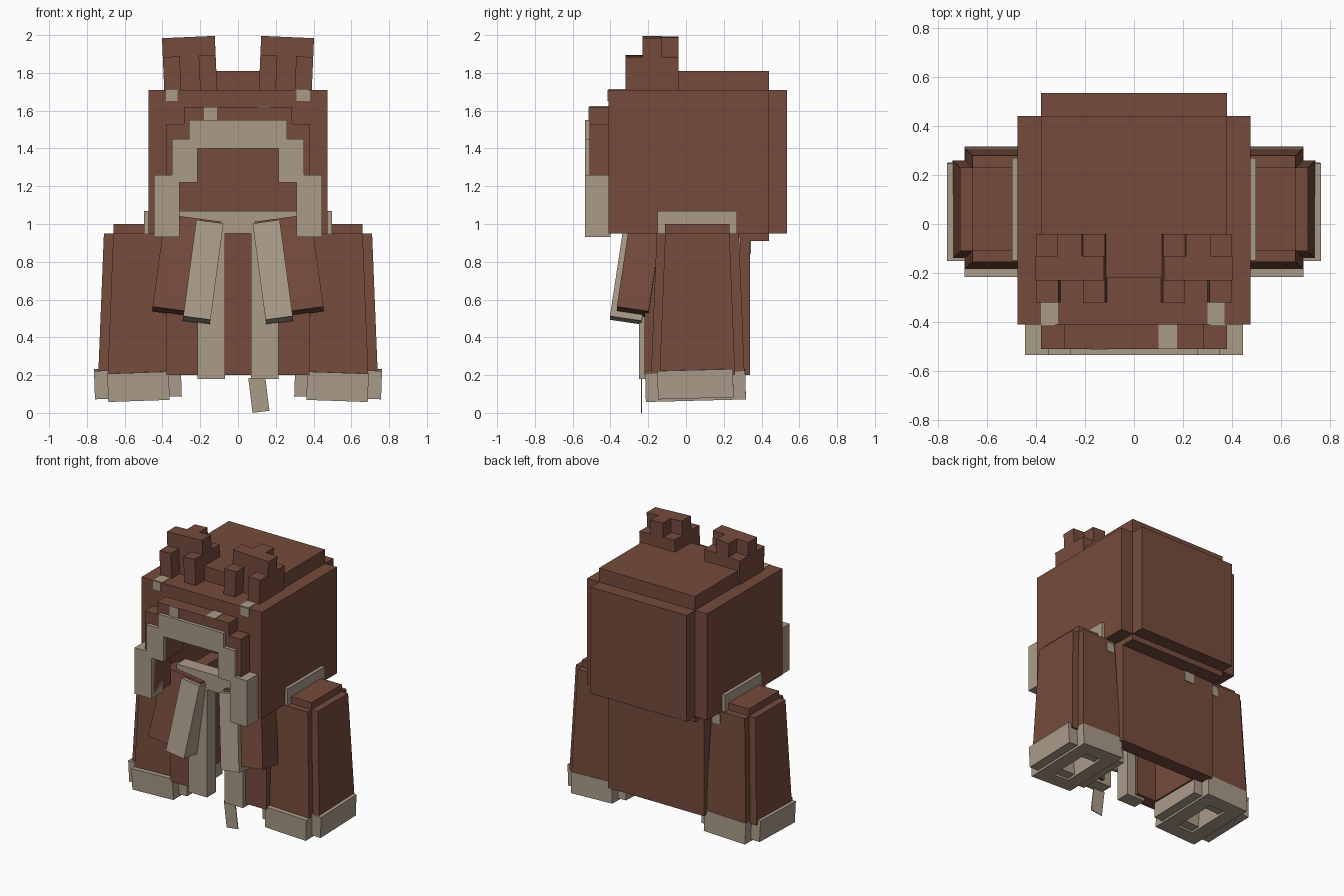
import bpy, bmesh
from math import radians
from mathutils import Matrix, Vector

cube = bpy.data.objects.get("Cube")
if cube:
    bpy.data.objects.remove(cube, do_unlink=True)


def material(name, rgb):
    m = bpy.data.materials.new(name)
    m.use_nodes = True
    m.diffuse_color = (*rgb, 1)
    m.node_tree.nodes["Principled BSDF"].inputs["Base Color"].default_value = (*rgb, 1)
    return m


BROWN = material("brown_cloth", (0.18, 0.071, 0.046))
BEIGE = material("beige_trim", (0.40, 0.33, 0.25))


def finish(name, bm, mat):
    bmesh.ops.recalc_face_normals(bm, faces=bm.faces)
    me = bpy.data.meshes.new(name)
    bm.to_mesh(me)
    bm.free()
    me.materials.append(mat)
    ob = bpy.data.objects.new(name, me)
    bpy.context.scene.collection.objects.link(ob)
    return ob


def add_box(bm, x, y, z, flare=0.0, m=Matrix()):
    """Box from ranges; flare widens the bottom."""
    c = Vector((sum(x) / 2, sum(y) / 2, sum(z) / 2))
    size = (x[1] - x[0], y[1] - y[0], z[1] - z[0], 1)
    vs = bmesh.ops.create_cube(bm, size=1, matrix=Matrix.Translation(c) @ Matrix.Diagonal(size))["verts"]
    for v in vs:
        if v.co.z < c.z:
            v.co.x += flare if v.co.x > c.x else -flare
            v.co.y += flare if v.co.y > c.y else -flare
        v.co = m @ v.co


def boxes(name, mat, *ranges, flare=0.0, m=Matrix()):
    bm = bmesh.new()
    for r in ranges:
        add_box(bm, *r, flare=flare, m=m)
    return finish(name, bm, mat)


def tilt(center, rx, ry):
    return (Matrix.Translation(center) @ Matrix.Rotation(radians(ry), 4, 'Y')
            @ Matrix.Rotation(radians(rx), 4, 'X'))


def centered(w, d, h):
    return (-w / 2, w / 2), (-d / 2, d / 2), (-h / 2, h / 2)


def arch(name, mat, outer, inner, y):
    """Extruded stepped arch from half outlines listed bottom to top."""
    half = outer + inner[::-1]
    ring = outer + [(-a, b) for a, b in outer[::-1]] + [(-a, b) for a, b in inner] + inner[::-1]
    bm = bmesh.new()
    f = bm.faces.new([bm.verts.new((a, y[0], b)) for a, b in ring])
    ext = bmesh.ops.extrude_face_region(bm, geom=[f])["geom"]
    bmesh.ops.translate(bm, vec=(0, y[1] - y[0], 0),
                        verts=[v for v in ext if isinstance(v, bmesh.types.BMVert)])
    return finish(name, bm, mat)


def opening(z0):
    return [(0.31, z0), (0.31, 1.22), (0.215, 1.22), (0.215, 1.4)]


# Hood shell with face opening
boxes("hood_shell", BROWN,
      ((-0.475, 0.475), (-0.41, 0.44), (1.62, 1.71)),
      ((-0.475, -0.38), (-0.41, 0.44), (0.95, 1.62)),
      ((0.38, 0.475), (-0.41, 0.44), (0.95, 1.62)),
      ((-0.38, 0.38), (0.35, 0.44), (0.95, 1.62)))
boxes("hood_top", BROWN, ((-0.38, 0.38), (-0.22, 0.44), (1.70, 1.81)))
boxes("hood_back", BROWN, ((-0.38, 0.38), (0.43, 0.535), (0.95, 1.71)))
boxes("hood_neck", BROWN, ((-0.38, 0.38), (0.24, 0.44), (0.91, 0.955)))
arch("hood_front", BROWN, [(0.475, 0.95), (0.475, 1.71)], opening(0.95), (-0.411, -0.32))
arch("hood_brow", BROWN, [(0.38, 0.95), (0.38, 1.53), (0.285, 1.53), (0.285, 1.62)],
     opening(0.95), (-0.51, -0.41))
arch("hood_rim", BEIGE,
     [(0.445, 0.93), (0.445, 1.26), (0.35, 1.26), (0.35, 1.45), (0.26, 1.45), (0.26, 1.55)],
     opening(0.93), (-0.535, -0.51))

# Torso shell, open at the bottom and the front centre
boxes("torso_back", BROWN, ((-0.38, 0.38), (0.24, 0.34), (0.2, 0.95)))
boxes("collar", BEIGE,
      ((-0.31, 0.31), (-0.25, -0.15), (0.95, 1.07)),
      ((-0.31, 0.31), (0.27, 0.345), (0.95, 1.07)))
boxes("torso_patch", BEIGE, ((-0.22, -0.14), (0.34, 0.345), (0.84, 0.91)))
boxes("strap_tail", BEIGE, ((-0.045, 0.045), (-0.003, 0.003), (-0.095, 0.09)),
      m=tilt((0.11, -0.235, 0.1), 0, -7))
boxes("hood_flecks", BEIGE,
      ((-0.38, -0.32), (-0.416, -0.41), (1.65, 1.71)),
      ((0.31, 0.38), (-0.416, -0.41), (1.65, 1.71)),
      ((-0.38, -0.31), (-0.41, -0.32), (1.71, 1.714)),
      ((0.30, 0.37), (-0.41, -0.32), (1.71, 1.714)),
      ((-0.18, -0.11), (-0.515, -0.51), (1.55, 1.62)),
      ((0.10, 0.175), (-0.51, -0.41), (1.62, 1.624)))


def cuff_ring(x, y, z, t=0.1):
    """Four walls of a rectangular ring."""
    return [((x[0], x[0] + t), y, z), ((x[1] - t, x[1]), y, z),
            (x, (y[0], y[0] + t), z), (x, (y[1] - t, y[1]), z)]


# Paired parts, made on the left and mirrored to the right
for side, s in (("left", 1), ("right", -1)):
    M = Matrix.Scale(s, 4, (1, 0, 0))

    boxes(side + "_torso_front", BROWN, ((0.14, 0.38), (-0.22, -0.13), (0.2, 0.95)),
          ((0.29, 0.38), (-0.14, 0.25), (0.2, 0.95)), m=M)
    boxes(side + "_strap", BEIGE, ((0.07, 0.215), (-0.25, -0.15), (0.18, 1.0)), m=M)
    boxes(side + "_rim_cheek", BEIGE, ((0.31, 0.445), (-0.53, -0.40), (0.93, 1.26)), m=M)
    boxes(side + "_shoulder_trim", BEIGE, ((0.47, 0.498), (-0.15, 0.27), (0.95, 1.07)), m=M)

    # Lapels lean forward and outward
    boxes(side + "_lapel_trim", BEIGE, centered(0.145, 0.17, 0.52),
          m=M @ tilt((0.185, -0.28, 0.745), -8.5, -7.7))
    boxes(side + "_lapel", BROWN, centered(0.30, 0.17, 0.50),
          m=M @ tilt((0.272, -0.245, 0.775), -8.5, -7.7))

    # Sleeve with a cross-shaped section, flared downward
    boxes(side + "_sleeve", BROWN,
          ((0.37, 0.71), (-0.11, 0.23), (0.2, 0.95)),
          ((0.40, 0.66), (-0.155, 0.28), (0.2, 0.95)), flare=0.03, m=M)
    boxes(side + "_shoulder_cap", BROWN, ((0.42, 0.66), (-0.11, 0.23), (0.94, 1.0)), m=M)
    boxes(side + "_sleeve_patch", BEIGE, ((0.41, 0.47), (0.28, 0.288), (0.86, 0.93)), m=M)
    C = M @ tilt((0.53, 0.05, 0.155), 1.5, 2)
    boxes(side + "_cuff", BEIGE,
          *cuff_ring((-0.23, 0.23), (-0.2, 0.2), (-0.07, 0.08)),
          *cuff_ring((-0.165, 0.16), (-0.265, 0.265), (-0.085, 0.065)), m=C)

    # Ear: notched base with a cross on top
    E = M @ tilt((0.25, -0.18, 1.70), 0, 2.5)
    a, b = 0.14, 0.05
    boxes(side + "_ear", BROWN,
          ((-a, a), (-b, a), (-0.02, 0.19)),
          ((-a, -b), (-a, -b), (-0.02, 0.19)),
          ((b, a), (-a, -b), (-0.02, 0.19)),
          ((-a, a), (-b, b), (0.18, 0.29)),
          ((-b, b), (-b, a), (0.18, 0.29)), m=E)
